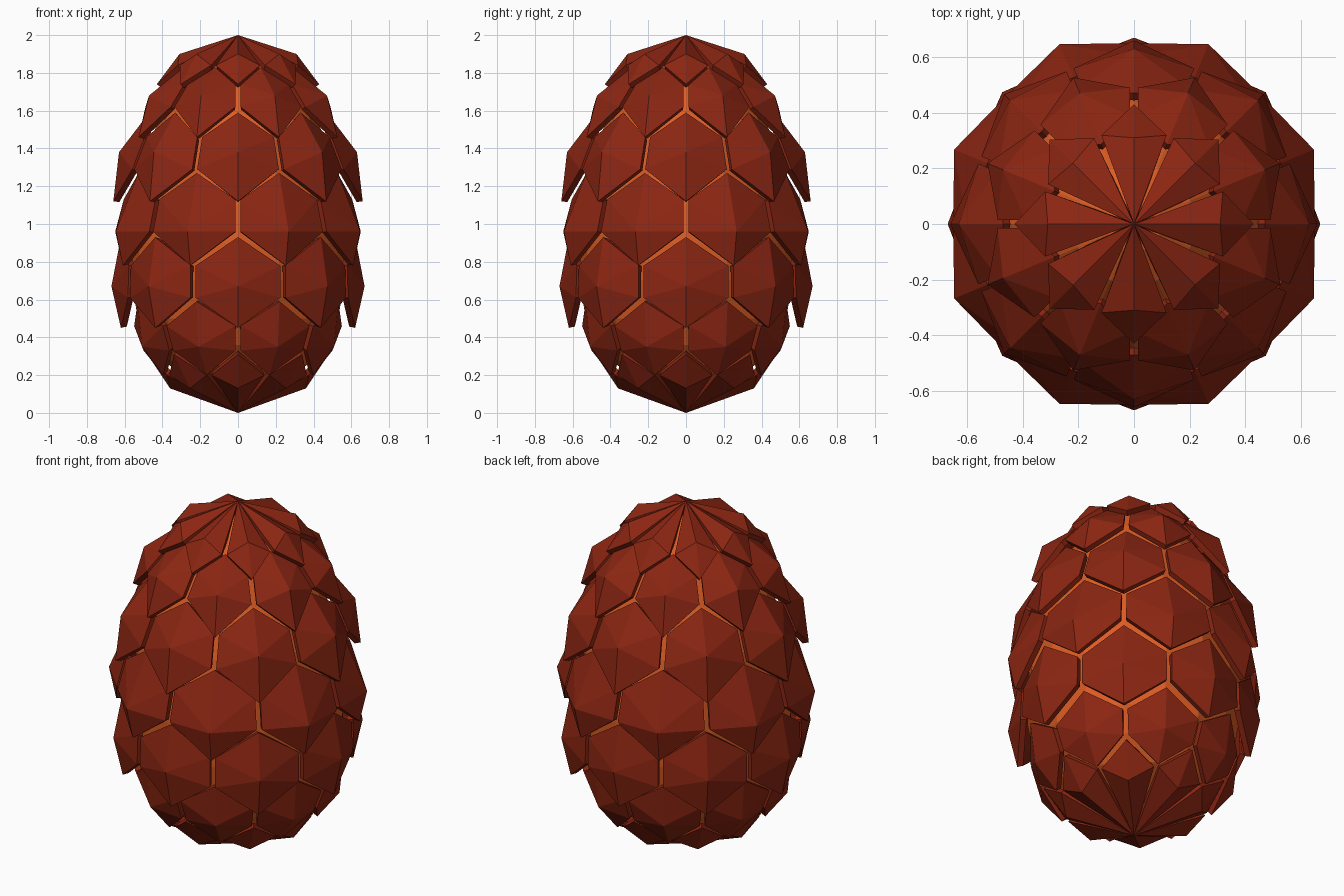
import bpy, bmesh, math

if "Cube" in bpy.data.objects:
    bpy.data.objects.remove(bpy.data.objects["Cube"])

def material(name, rgb):
    m = bpy.data.materials.new(name)
    m.diffuse_color = (*rgb, 1)
    m.use_nodes = True
    m.node_tree.nodes["Principled BSDF"].inputs["Base Color"].default_value = m.diffuse_color
    return m

red = material("dark red scale", (0.26, 0.019, 0.006))
orange = material("glowing orange", (0.72, 0.107, 0.017))

def add_object(name, bm, mat):
    bmesh.ops.recalc_face_normals(bm, faces=bm.faces)
    mesh = bpy.data.meshes.new(name)
    bm.to_mesh(mesh)
    bm.free()
    mesh.materials.append(mat)
    ob = bpy.data.objects.new(name, mesh)
    bpy.context.collection.objects.link(ob)
    return ob

def polar(r, a, z):
    return (r * math.cos(a), r * math.sin(a), z)

# Inner core: low-poly lathe
profile = [(0.2, 0.17), (0.36, 0.25), (0.46, 0.36), (0.53, 0.5), (0.565, 0.7), (0.57, 0.9),
           (0.55, 1.1), (0.51, 1.3), (0.44, 1.5), (0.34, 1.7), (0.22, 1.86), (0.1, 1.94)]
N = 16
bm = bmesh.new()
rings = [[bm.verts.new(polar(r, 2 * math.pi * i / N, z)) for i in range(N)] for r, z in profile]
low, high = bm.verts.new((0, 0, 0.13)), bm.verts.new((0, 0, 1.965))
for i in range(N):
    j = (i + 1) % N
    for a, b in zip(rings, rings[1:]):
        bm.faces.new((a[i], a[j], b[j], b[i]))
    bm.faces.new((low, rings[0][j], rings[0][i]))
    bm.faces.new((high, rings[-1][i], rings[-1][j]))
add_object("inner_core", bm, orange)

# Scale rows, (r, z) of: top, upper corner, centre, lower corner, tip
rows = [
    [(0, 2.0), None, (0.31, 1.90), (0.34, 1.84), (0.43, 1.74)],
    [(0.31, 1.83), (0.39, 1.74), (0.51, 1.68), (0.49, 1.62), (0.57, 1.46)],
    [(0.47, 1.59), (0.53, 1.46), (0.63, 1.38), (0.60, 1.29), (0.66, 1.12)],
    [(0.57, 1.27), (0.605, 1.13), (0.70, 0.96), (0.65, 0.96), (0.66, 0.78)],
    [(0.62, 0.93), (0.62, 0.78), (0.67, 0.67), (0.625, 0.61), (0.62, 0.45)],
    [(0.575, 0.59), (0.55, 0.46), (0.55, 0.35), (0.50, 0.33), (0.43, 0.20)],
    [(0.48, 0.31), (0.40, 0.20), (0.36, 0.13), None, (0, 0)],
]
STEP, GAP = math.pi / 4, 0.014
for k, (top, upper, centre, lower, tip) in enumerate(rows):
    bm = bmesh.new()
    for s in range(8):
        mid = STEP * (s + 0.5 * (k % 2))

        def corner(p, side):
            return bm.verts.new(polar(p[0], mid + side * (STEP / 2 - GAP / p[0]), p[1]))

        c = bm.verts.new(polar(centre[0], mid, centre[1]))
        t = bm.verts.new(polar(top[0], mid, top[1]))
        b = bm.verts.new(polar(tip[0], mid, tip[1]))
        left = [corner(p, -1) for p in (upper, lower) if p]
        right = [corner(p, 1) for p in (lower, upper) if p]
        loop = [t] + left + [b] + right
        for p, q in zip(loop, loop[1:] + loop[:1]):
            bm.faces.new((c, p, q))
    bm.normal_update()
    ob = add_object(f"scale_row_{k + 1}", bm, red)
    # Make sure every scale faces outward before thickening inward
    me = ob.data
    b2 = bmesh.new()
    b2.from_mesh(me)
    b2.normal_update()
    for f in b2.faces:
        m = f.calc_center_median()
        m.z -= 1
        if f.normal.dot(m) < 0:
            f.normal_flip()
    b2.to_mesh(me)
    b2.free()
    mod = ob.modifiers.new("thickness", "SOLIDIFY")
    mod.thickness = 0.032
    mod.offset = -1
